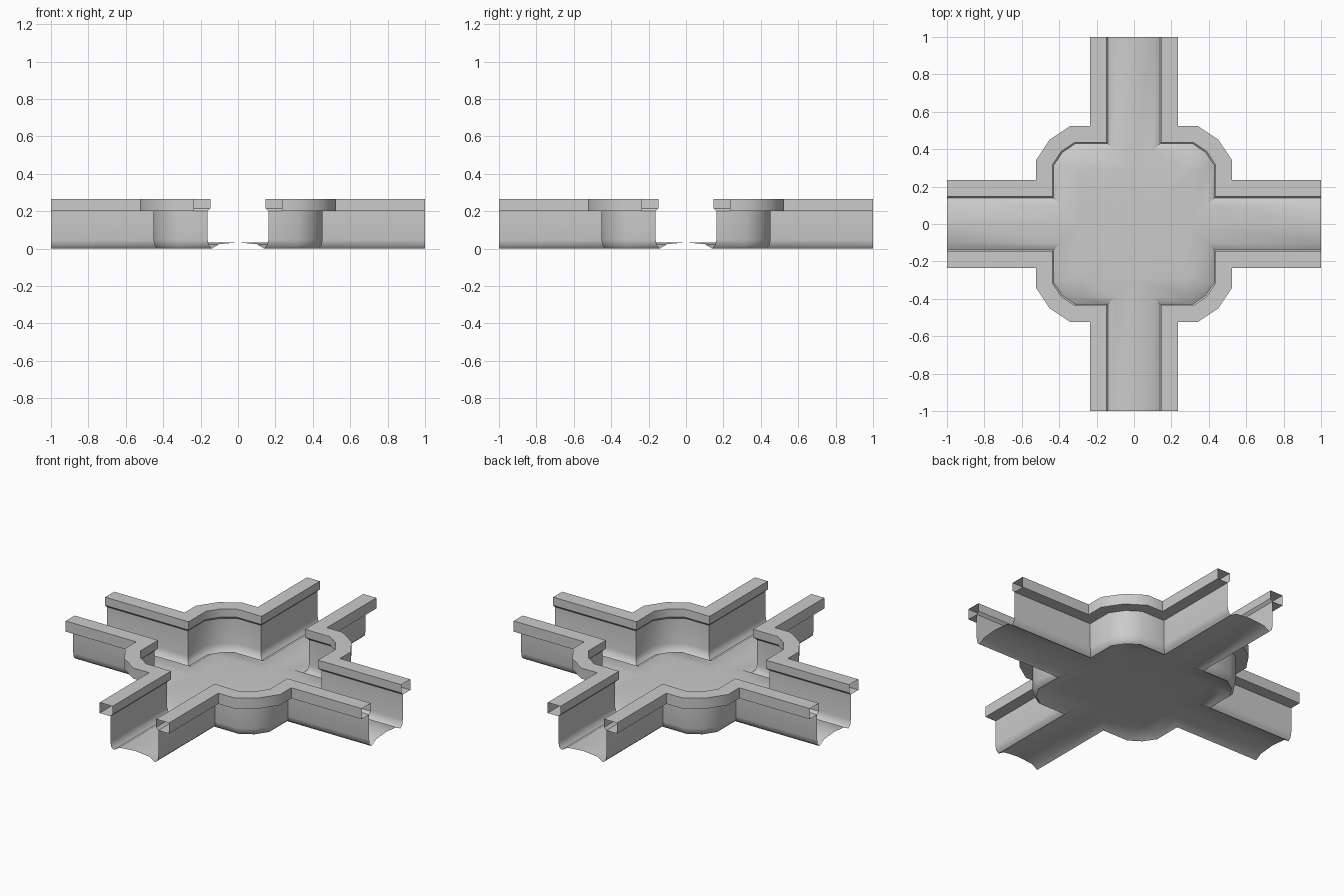
import bpy
import bmesh
from math import pi
from mathutils import Vector, Matrix

cube = bpy.data.objects.get("Cube")
if cube:
    bpy.data.objects.remove(cube, do_unlink=True)

grey = bpy.data.materials.new("plain_grey")
grey.use_nodes = True
colour = (0.6, 0.6, 0.6, 1)
grey.diffuse_color = colour
grey.node_tree.nodes["Principled BSDF"].inputs["Base Color"].default_value = colour

# Inner rim line of one quadrant, from the back arm end to the side arm end
PATH = [Vector(p) for p in ((.147, 1), (.147, .437), (.315, .437), (.388, .388),
                            (.437, .315), (.437, .147), (1, .147))]


def offset(d):
    """Move the path sideways by d with mitred corners; positive is outward."""
    normals = []
    for a, b in zip(PATH, PATH[1:]):
        t = (b - a).normalized()
        normals.append(Vector((-t.y, t.x)))
    out = []
    for i, p in enumerate(PATH):
        n0 = normals[max(i - 1, 0)]
        n1 = normals[min(i, len(normals) - 1)]
        out.append(p + (n0 + n1) * d / (1 + n0.dot(n1)))
    return out


def sweep(name, profile, closed=False, fill=False):
    """Sweep a (distance, height) profile along the path in all four quadrants."""
    bm = bmesh.new()
    for k in range(4):
        turn = Matrix.Rotation(k * pi / 2, 3, 'Z')
        rows = [[bm.verts.new(turn @ Vector((p.x, p.y, z))) for p in offset(d)]
                for d, z in profile]
        pairs = list(zip(rows, rows[1:]))
        if closed:
            pairs.append((rows[-1], rows[0]))
        for r, s in pairs:
            for i in range(len(PATH) - 1):
                bm.faces.new((r[i], s[i], s[i + 1], r[i + 1]))
        if fill:
            middle = bm.verts.new((0, 0, profile[-1][1]))
            bm.faces.new(rows[-1][1:-1] + [middle])
    bmesh.ops.remove_doubles(bm, verts=bm.verts, dist=.0005)
    bmesh.ops.recalc_face_normals(bm, faces=bm.faces)
    # Keep the open channel facing inward and up
    if fill:
        centre = min(bm.faces, key=lambda f: f.calc_center_median().xy.length)
        if centre.normal.z < 0:
            bmesh.ops.reverse_faces(bm, faces=bm.faces)
    mesh = bpy.data.meshes.new(name)
    bm.to_mesh(mesh)
    bm.free()
    mesh.materials.append(grey)
    obj = bpy.data.objects.new(name, mesh)
    bpy.context.collection.objects.link(obj)
    bpy.ops.object.select_all(action='DESELECT')
    obj.select_set(True)
    bpy.context.view_layer.objects.active = obj
    bpy.ops.object.shade_smooth_by_angle(angle=.7)
    return obj


# Thin walls, rounded gutters and slightly raised floor
sweep("channel", [(.015, .2), (.015, .045), (.009, .015), (-.007, 0),
                  (-.047, .024), (-.147, .033)], fill=True)

# Hollow rim along the wall tops, open at the arm ends
sweep("rim", [(.015, .2), (0, .215), (0, .265), (.087, .265), (.087, .2)], closed=True)
